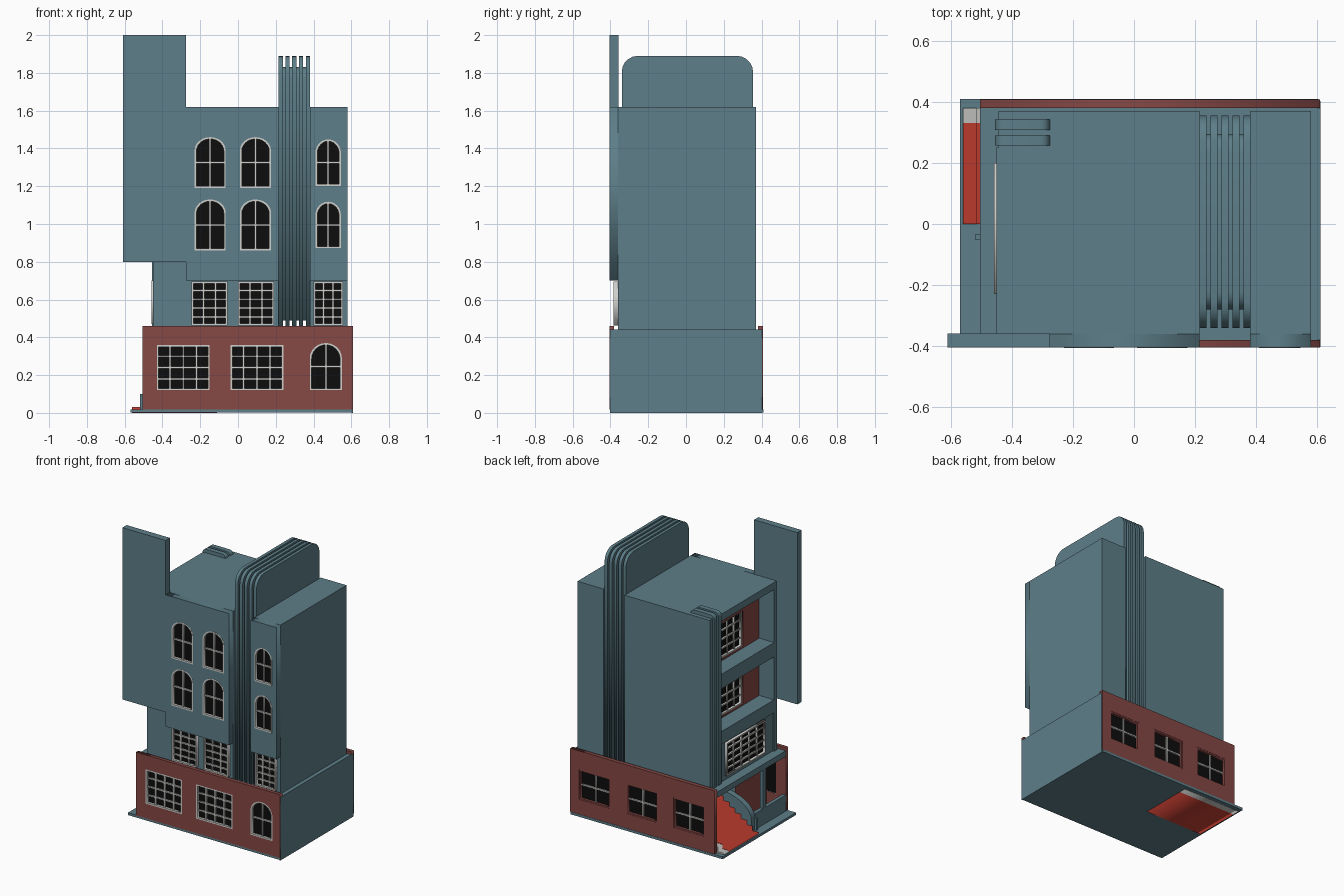
import bpy, bmesh
from math import sin, cos, pi

cube = bpy.data.objects.get("Cube")
if cube:
    bpy.data.objects.remove(cube, do_unlink=True)


def material(name, rgb):
    m = bpy.data.materials.new(name)
    m.use_nodes = True
    m.diffuse_color = (*rgb, 1)
    m.node_tree.nodes["Principled BSDF"].inputs["Base Color"].default_value = (*rgb, 1)
    return m


BLUE = material("blue_grey_plaster", (0.11, 0.21, 0.25))
BRICK = material("brick_red", (0.24, 0.066, 0.06))
RED = material("stair_red", (0.6, 0.052, 0.033))
WHITE = material("frame_white", (0.62, 0.62, 0.6))
BLACK = material("window_black", (0.004, 0.004, 0.004))


def finish(name, mesh, mat):
    mesh.materials.clear()
    mesh.materials.append(mat)
    ob = bpy.data.objects.new(name, mesh)
    bpy.context.collection.objects.link(ob)
    return ob


def box(name, mat, x, y, z):
    """Box from (low, high) ranges."""
    bm = bmesh.new()
    bmesh.ops.create_cube(bm, size=1)
    for v in bm.verts:
        v.co = [(r[0] + r[1]) / 2 + c * (r[1] - r[0]) for c, r in zip(v.co, (x, y, z))]
    mesh = bpy.data.meshes.new(name)
    bm.to_mesh(mesh)
    bm.free()
    return finish(name, mesh, mat)


def plate(name, mat, axis, loops, a, b):
    """Outline (with optional holes) extruded from a to b along x or y."""
    cu = bpy.data.curves.new(name, 'CURVE')
    cu.dimensions, cu.fill_mode = '2D', 'BOTH'
    cu.extrude = abs(b - a) / 2
    for loop in loops:
        s = cu.splines.new('POLY')
        s.points.add(len(loop) - 1)
        for p, (u, v) in zip(s.points, loop):
            p.co = (u, v, 0, 1)
        s.use_cyclic_u = True
    tmp = bpy.data.objects.new(name, cu)
    mesh = bpy.data.meshes.new_from_object(tmp)
    bpy.data.objects.remove(tmp)
    bm = bmesh.new()
    bm.from_mesh(mesh)
    bmesh.ops.remove_doubles(bm, verts=bm.verts, dist=0.0001)
    mid = (a + b) / 2
    for v in bm.verts:
        u, h, w = v.co
        v.co = (u, mid - w, h) if axis == 'y' else (mid + w, u, h)
    bmesh.ops.recalc_face_normals(bm, faces=bm.faces)
    bm.to_mesh(mesh)
    bm.free()
    return finish(name, mesh, mat)


def outline(u0, u1, v0, v1, rise=0):
    """Rectangle, or arch-topped opening when rise is given."""
    if not rise:
        return [(u0, v0), (u1, v0), (u1, v1), (u0, v1)]
    c, r = (u0 + u1) / 2, (u1 - u0) / 2
    arc = [(c + r * cos(pi * i / 12), v1 - rise + rise * sin(pi * i / 12)) for i in range(13)]
    return [(u0, v0), (u1, v0)] + arc


def rounded(u0, u1, v0, v1, r):
    """Rectangle with rounded top corners."""
    q = [pi / 2 * i / 5 for i in range(6)]
    return ([(u0, v0), (u1, v0)]
            + [(u1 - r + r * cos(t), v1 - r + r * sin(t)) for t in q]
            + [(u0 + r - r * sin(t), v1 - r + r * cos(t)) for t in q])


def window(name, axis, face, out, u0, u1, v0, v1, cols, rows, rise=0, fmat=WHITE):
    """Frame, dark pane and glazing bars; returns the opening outline."""
    f, hb = 0.01, 0.005
    outer = outline(u0, u1, v0, v1, rise)
    inner = outline(u0 + f, u1 - f, v0 + f, v1 - f, max(rise - f / 2, 0))
    plate(name + "_frame", fmat, axis, [outer, inner], face - out * 0.02, face + out * 0.003)
    plate(name + "_pane", BLACK, axis, [outer], face - out * 0.02, face - out * 0.014)
    lo, hi = face - out * 0.015, face - out * 0.003
    for i in range(1, cols):
        u = u0 + (u1 - u0) * i / cols
        plate(name + "_bar", WHITE, axis, [outline(u - hb, u + hb, v0 + f, v1 - f)], lo, hi)
    for i in range(1, rows):
        v = v0 + (v1 - v0) * i / rows
        plate(name + "_rail", WHITE, axis, [outline(u0 + f, u1 - f, v - hb, v + hb)], lo, hi)
    return outer


# Ground floor mass, plinth and side wall
box("plinth", BLUE, (-0.57, 0.605), (-0.4, 0.41), (0.001, 0.018))
box("ground_core", BLUE, (-0.11, 0.605), (-0.38, 0.38), (0.001, 0.44))
box("porch_core", BLUE, (-0.35, -0.11), (-0.38, -0.04), (0.01, 0.44))
box("porch_ceiling", BLUE, (-0.505, -0.11), (-0.38, 0.38), (0.4, 0.44))
box("side_wall", BLUE, (0.6, 0.61), (-0.402, 0.403), (0, 0.442))

# Brick facades with openings
holes = [window("shop_window", 'y', -0.402, -1, x, x + 0.28, 0.12, 0.36, 4, 4) for x in (-0.43, -0.04)]
holes.append(window("ground_arch_window", 'y', -0.402, -1, 0.38, 0.55, 0.12, 0.37, 2, 2, 0.08))
plate("front_brick", BRICK, 'y', [outline(-0.505, 0.609, 0.018, 0.46)] + holes, -0.405, -0.38)
holes = [window("back_window", 'y', 0.403, 1, x, x + 0.24, 0.12, 0.33, 2, 2, 0, BRICK)
         for x in (0.3, -0.065, -0.43)]
plate("back_brick", BRICK, 'y', [outline(-0.505, 0.609, 0.018, 0.46)] + holes, 0.38, 0.408)

# Entrance stairs, stair edging, curved side wall and porch
steps = [(-0.11, 0), (-0.56, 0)]
for i in range(7):
    x, z = -0.56 + 0.045 * i, 0.03 * (i + 1)
    steps += [(x, z), (x + 0.045, z)]
steps.append((-0.11, 0.21))
plate("stairs", RED, 'y', [steps], 0, 0.33)
plate("stair_edging", WHITE, 'y', [[(u, max(v - 0.002, 0)) for u, v in steps]], 0.33, 0.38)
curve = [(-0.25 - 0.255 * sin(pi / 2 * i / 8), 0.1 + 0.15 * cos(pi / 2 * i / 8)) for i in range(9)]
plate("curved_stair_wall", BLUE, 'y', [[(-0.505, 0.01), (-0.11, 0.01), (-0.11, 0.25)] + curve], -0.04, 0)
box("newel", BLUE, (-0.52, -0.505), (-0.05, -0.035), (0.015, 0.1))
box("porch_low_wall", BLUE, (-0.505, -0.48), (-0.38, -0.04), (0.015, 0.13))
box("porch_column", BLUE, (-0.505, -0.48), (-0.16, -0.13), (0.13, 0.4))
box("porch_back_wall", BRICK, (-0.356, -0.35), (-0.38, -0.04), (0.018, 0.4))

# Upper blocks
box("right_block", BLUE, (0.38, 0.58), (-0.36, 0.37), (0.44, 1.62))
box("left_block", BLUE, (-0.31, 0.215), (-0.36, 0.37), (0.44, 1.62))
box("balcony_front_wall", BLUE, (-0.45, -0.31), (-0.36, -0.33), (0.44, 1.62))
box("balcony_back_wall", BLUE, (-0.443, -0.31), (0.25, 0.37), (0.44, 1.62))
box("second_floor_side", BLUE, (-0.44, -0.31), (-0.33, 0.25), (0.44, 0.72))
for z0, z1 in ((0.71, 0.8), (1.1, 1.2), (1.57, 1.62)):
    box("balcony_slab", BLUE, (-0.45, -0.31), (-0.33, 0.25), (z0, z1))

# Balcony rear walls and side windows
for z0, z1 in ((0.8, 1.1), (1.2, 1.57)):
    hole = window("balcony_window", 'x', -0.325, -1, -0.15, 0.15, z0 + 0.01, z0 + 0.26, 4, 4)
    plate("balcony_rear_wall", BRICK, 'x', [outline(-0.33, 0.25, z0, z1), hole], -0.335, -0.31)
window("side_window", 'x', -0.455, -1, -0.23, 0.2, 0.47, 0.7, 5, 5)

# Corner fins on the open side
for y0, y1 in ((0.257, 0.29), (0.308, 0.342)):
    plate("corner_fin", BLUE, 'y', [rounded(-0.455, -0.275, 0.44, 1.645, 0.03)], y0, y1)

# Second floor windows under the overhang
for x0, x1 in ((-0.245, -0.055), (0, 0.19), (0.4, 0.555)):
    window("second_floor_window", 'y', -0.38, -1, x0, x1, 0.462, 0.695, 3, 5)

# Overhanging facades with arched windows
for a, b, spans, dz in ((-0.275, 0.215, ((-0.23, -0.065), (0.01, 0.175)), 0),
                        (0.38, 0.58, ((0.41, 0.545),), 0.012)):
    holes = [window("arched_window", 'y', -0.403, -1, u0, u1, z + dz, z + 0.27 - dz, 2, 2, 0.07)
             for u0, u1 in spans for z in (0.86, 1.19)]
    plate("overhanging_facade", BLUE, 'y', [outline(a, b, 0.7, 1.62)] + holes, -0.405, -0.36)

# Tall blank sign slab
box("sign_slab", BLUE, (-0.61, -0.275), (-0.405, -0.358), (0.8, 2))

# Ridge of tall fins between the blocks
for i in range(5):
    x = 0.226 + 0.036 * i
    plate("tall_fin", BLUE, 'x', [rounded(-0.34, 0.355, 0.44, 1.89, 0.085)], x - 0.011, x + 0.011)
plate("fin_core", BLUE, 'x', [rounded(-0.28, 0.295, 0.49, 1.83, 0.06)], 0.217, 0.378)
